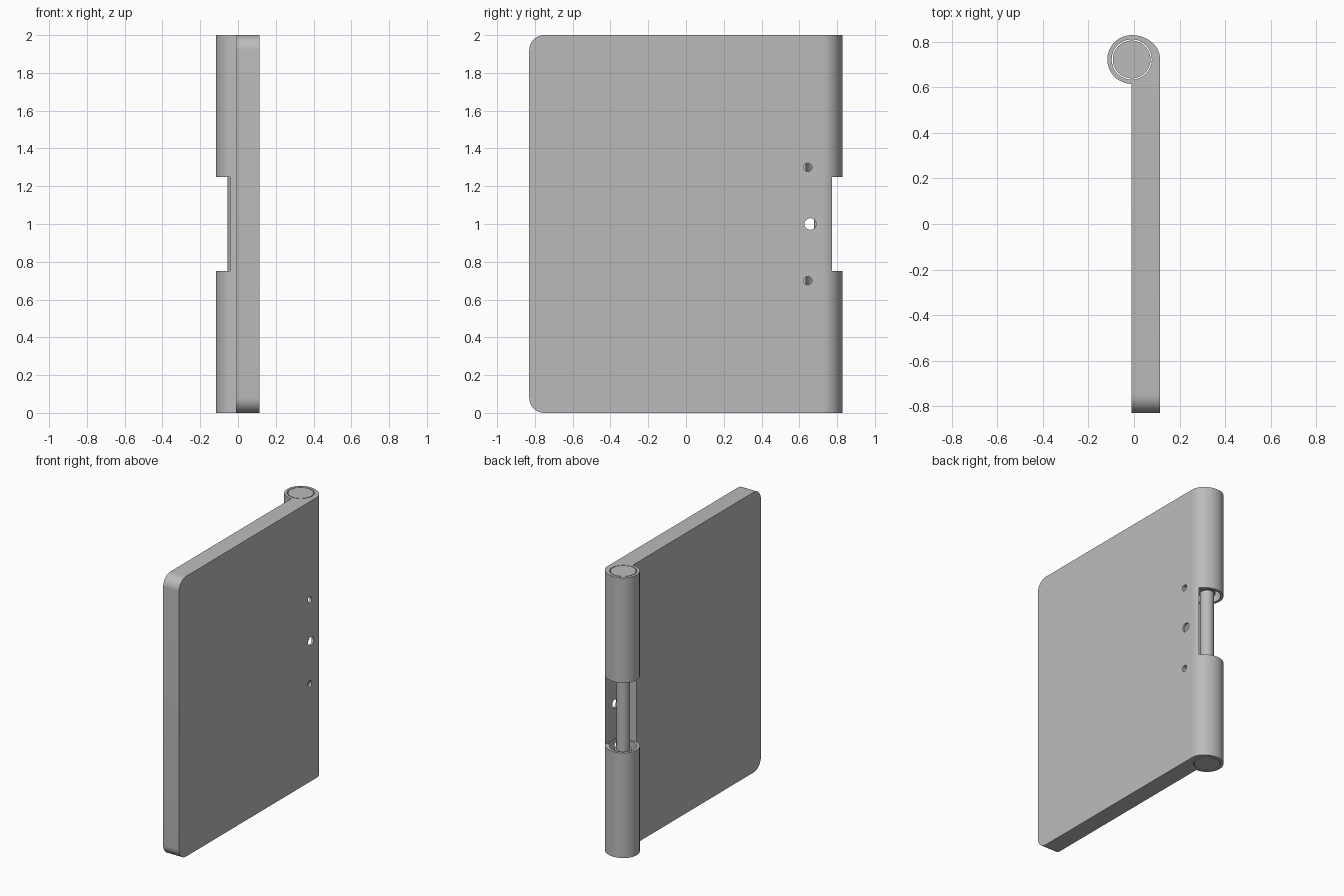
import bpy, bmesh
from math import sin, cos, pi, radians
from mathutils import Matrix, Vector

cube = bpy.data.objects.get("Cube")
if cube:
    bpy.data.objects.remove(cube, do_unlink=True)

grey = bpy.data.materials.new("plain_grey")
grey.use_nodes = True
grey.diffuse_color = (0.5, 0.5, 0.5, 1)
grey.node_tree.nodes["Principled BSDF"].inputs["Base Color"].default_value = (0.5, 0.5, 0.5, 1)

AX, AY = -0.01, 0.722      # barrel axis
RIM = 0.107                # barrel radius
PLATE = 0.115              # outer face of the plate
HEIGHT, MID = 2.0, 1.0


def add_object(name, bm):
    bmesh.ops.recalc_face_normals(bm, faces=bm.faces)
    mesh = bpy.data.meshes.new(name)
    bm.to_mesh(mesh)
    bm.free()
    mesh.materials.append(grey)
    obj = bpy.data.objects.new(name, mesh)
    bpy.context.collection.objects.link(obj)
    return obj


def box(name, low, high):
    bm = bmesh.new()
    low, high = Vector(low), Vector(high)
    bmesh.ops.create_cube(bm, size=1, matrix=Matrix.Translation((low + high) / 2)
                          @ Matrix.Diagonal((*(high - low), 1)))
    return add_object(name, bm)


def rod(name, radius, start, end, sides=48):
    bm = bmesh.new()
    start, end = Vector(start), Vector(end)
    axis = end - start
    bmesh.ops.create_cone(bm, cap_ends=True, segments=sides, radius1=radius, radius2=radius,
                          depth=axis.length, matrix=Matrix.Translation((start + end) / 2)
                          @ axis.to_track_quat('Z', 'Y').to_matrix().to_4x4())
    return add_object(name, bm)


def activate(obj):
    bpy.ops.object.select_all(action='DESELECT')
    obj.select_set(True)
    bpy.context.view_layer.objects.active = obj


def smooth(obj):
    activate(obj)
    bpy.ops.object.shade_smooth_by_angle(angle=radians(30))


def cut(obj, cutter):
    cutter.hide_render = True
    mod = obj.modifiers.new("cut", 'BOOLEAN')
    mod.operation, mod.solver, mod.object = 'DIFFERENCE', 'EXACT', cutter
    activate(obj)
    bpy.ops.object.modifier_apply(modifier=mod.name)
    bpy.data.objects.remove(cutter, do_unlink=True)


# Plate and barrel: one profile swept upwards
outline = [(PLATE, -0.83)]
for i in range(49):
    a = 1.5 * pi * i / 48
    reach = PLATE - AX if a < pi / 2 else RIM
    outline.append((AX + reach * cos(a), AY + RIM * sin(a)))
outline.append((AX, -0.83))
bm = bmesh.new()
base = bm.faces.new([bm.verts.new((x, y, 0)) for x, y in outline])
swept = bmesh.ops.extrude_face_region(bm, geom=[base])
bmesh.ops.translate(bm, vec=(0, 0, HEIGHT), verts=[g for g in swept["geom"] if isinstance(g, bmesh.types.BMVert)])

# Rounded free corners
corners = [e for e in bm.edges if all(v.co.y < -0.8 for v in e.verts)
           and abs(e.verts[0].co.z - e.verts[1].co.z) < 0.01]
bmesh.ops.bevel(bm, geom=corners, offset=0.08, segments=10, profile=0.5, affect='EDGES')
leaf = add_object("hinge_leaf", bm)

# Bore, open notch, inner cavity and fixing holes
cut(leaf, rod("bore_cutter", 0.088, (AX, AY, -0.1), (AX, AY, 2.1)))
cut(leaf, box("notch_cutter", (-0.3, 0.62, 0.75), (0.1, 1, 1.25)))
cut(leaf, box("cavity_cutter", (0, 0.622, 0.665), (0.098, 0.75, 1.335)))
for y, z, radius in ((0.658, MID, 0.031), (0.645, 0.7, 0.022), (0.645, 1.3, 0.022)):
    cut(leaf, rod("hole_cutter", radius, (0.04, y, z), (0.2, y, z), 24))
smooth(leaf)

# Slim pin with a collar and a flush plug at each end
smooth(rod("hinge_pin", 0.045, (AX, AY, 0.5), (AX, AY, 1.5)))
for name, side in (("lower", -1), ("upper", 1)):
    for part, radius, near, far in (("collar", 0.056, 0.27, 0.45), ("plug", 0.083, 0.4, 1)):
        smooth(rod(f"{name}_{part}", radius, (AX, AY, MID + side * near), (AX, AY, MID + side * far)))
